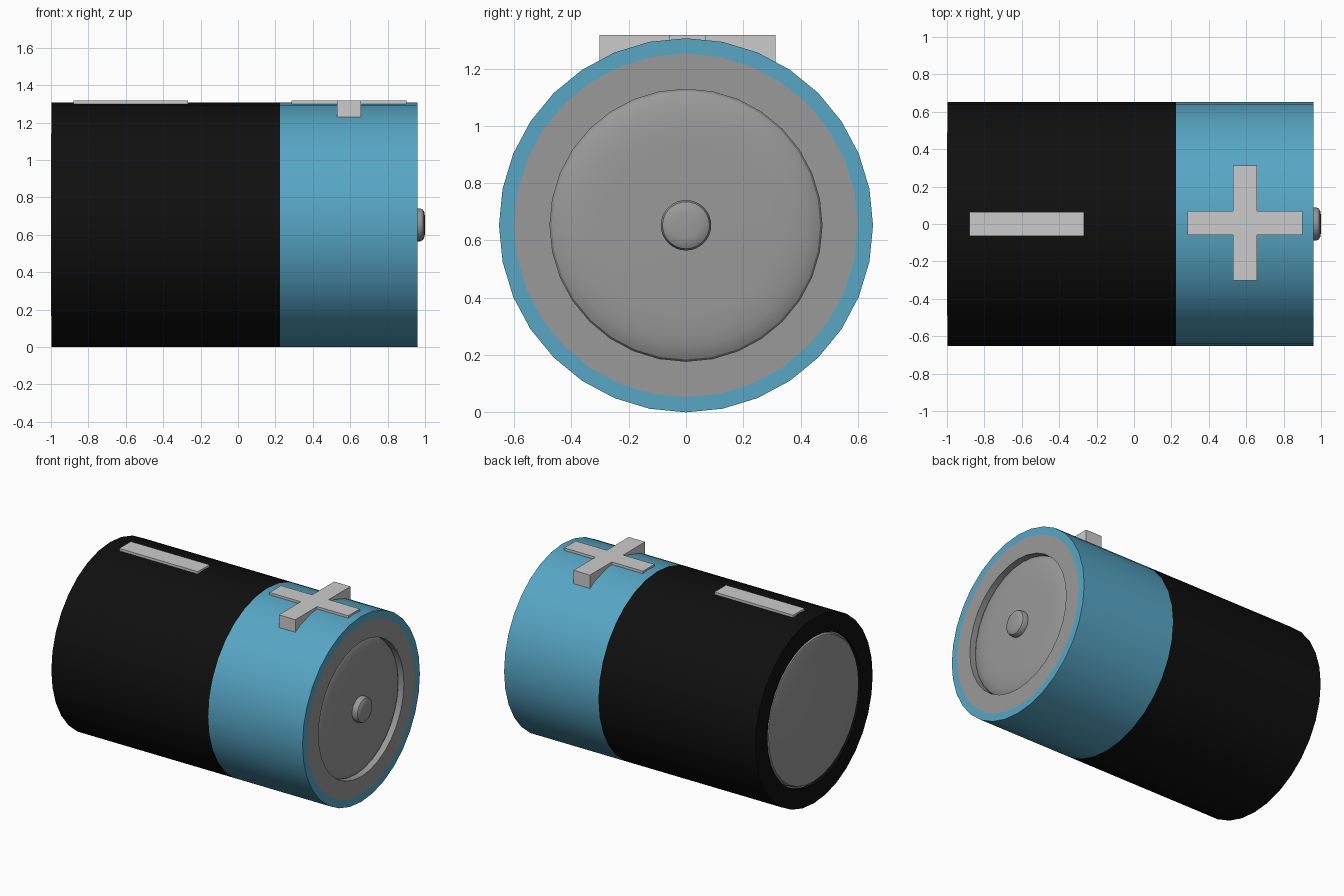
import bpy, bmesh
from math import sin, cos, pi, radians

if "Cube" in bpy.data.objects:
    bpy.data.objects.remove(bpy.data.objects["Cube"])

R = 0.653          # casing radius, also the axis height
SIDES = 32


def material(name, rgb):
    m = bpy.data.materials.new(name)
    m.diffuse_color = (*rgb, 1)
    m.use_nodes = True
    m.node_tree.nodes["Principled BSDF"].inputs["Base Color"].default_value = m.diffuse_color
    return m


def add_object(name, bm, mat=None, smooth=False):
    me = bpy.data.meshes.new(name)
    bm.to_mesh(me)
    bm.free()
    ob = bpy.data.objects.new(name, me)
    bpy.context.collection.objects.link(ob)
    if mat:
        me.materials.append(mat)
    if smooth:
        bpy.ops.object.select_all(action='DESELECT')
        ob.select_set(True)
        bpy.context.view_layer.objects.active = ob
        bpy.ops.object.shade_smooth_by_angle(angle=radians(30))
    return ob


def lathe(name, profile, mat):
    """Revolve (x, radius) points around the battery axis."""
    bm = bmesh.new()
    rings = []
    for x, r in profile:
        if r == 0:
            rings.append([bm.verts.new((x, 0, R))] * SIDES)
        else:
            rings.append([bm.verts.new((x, r * sin(2 * pi * j / SIDES),
                                        R + r * cos(2 * pi * j / SIDES)))
                          for j in range(SIDES)])
    for a, b in zip(rings, rings[1:]):
        for j in range(SIDES):
            k = (j + 1) % SIDES
            bm.faces.new(list(dict.fromkeys((a[j], b[j], b[k], a[k]))))
    return add_object(name, bm, mat, smooth=True)


def plate(name, outline, bottom, top):
    """Extrude a flat counter-clockwise outline upwards."""
    bm = bmesh.new()
    lo = [bm.verts.new((x, y, bottom)) for x, y in outline]
    hi = [bm.verts.new((x, y, top)) for x, y in outline]
    bm.faces.new(hi)
    bm.faces.new(lo[::-1])
    n = len(outline)
    for i in range(n):
        k = (i + 1) % n
        bm.faces.new((lo[i], lo[k], hi[k], hi[i]))
    return add_object(name, bm)


black = material("black", (0.005, 0.005, 0.005))
blue = material("blue", (0.095, 0.38, 0.56))
metal = material("metal", (0.32, 0.32, 0.32))

# Casing: black negative sleeve and blue positive sleeve
lathe("negative_sleeve", [(-0.975, 0.52), (-0.997, 0.52), (-0.997, R), (0.225, R)], black)
lathe("positive_sleeve", [(0.225, R), (0.96, R), (0.96, 0.60)], blue)

# Negative contact: slightly raised disc inside a narrow groove
lathe("negative_contact", [(-1.0, 0), (-1.0, 0.484), (-0.994, 0.502),
                           (-0.975, 0.51), (-0.975, 0.52)], metal)

# Positive end: flat rim, step down, then a rounded shoulder up to the centre
shoulder = [(0.91 + 0.04 * sin(a), 0.297 + 0.178 * cos(a))
            for a in (i * pi / 12 for i in range(7))]
lathe("positive_end_plate", [(0.96, 0.60), (0.96, 0.475)] + shoulder + [(0.95, 0)], metal)

# Positive contact nub
lathe("positive_nub", [(0.945, 0.088), (0.975, 0.088), (0.988, 0.082),
                       (0.996, 0.068), (1.0, 0.045), (1.0, 0)], metal)

# Polarity marks on top of the casing
plate("minus_mark", [(-0.88, -0.064), (-0.267, -0.064), (-0.267, 0.064), (-0.88, 0.064)],
      1.285, 1.317)
a, b = 0.064, 0.307
cross = [(b, -a), (b, a), (a, a), (a, b), (-a, b), (-a, a),
         (-b, a), (-b, -a), (-a, -a), (-a, -b), (a, -b), (a, -a)]
plate("plus_mark", [(0.594 + x, 0.005 + y) for x, y in cross], 1.22, 1.317)
